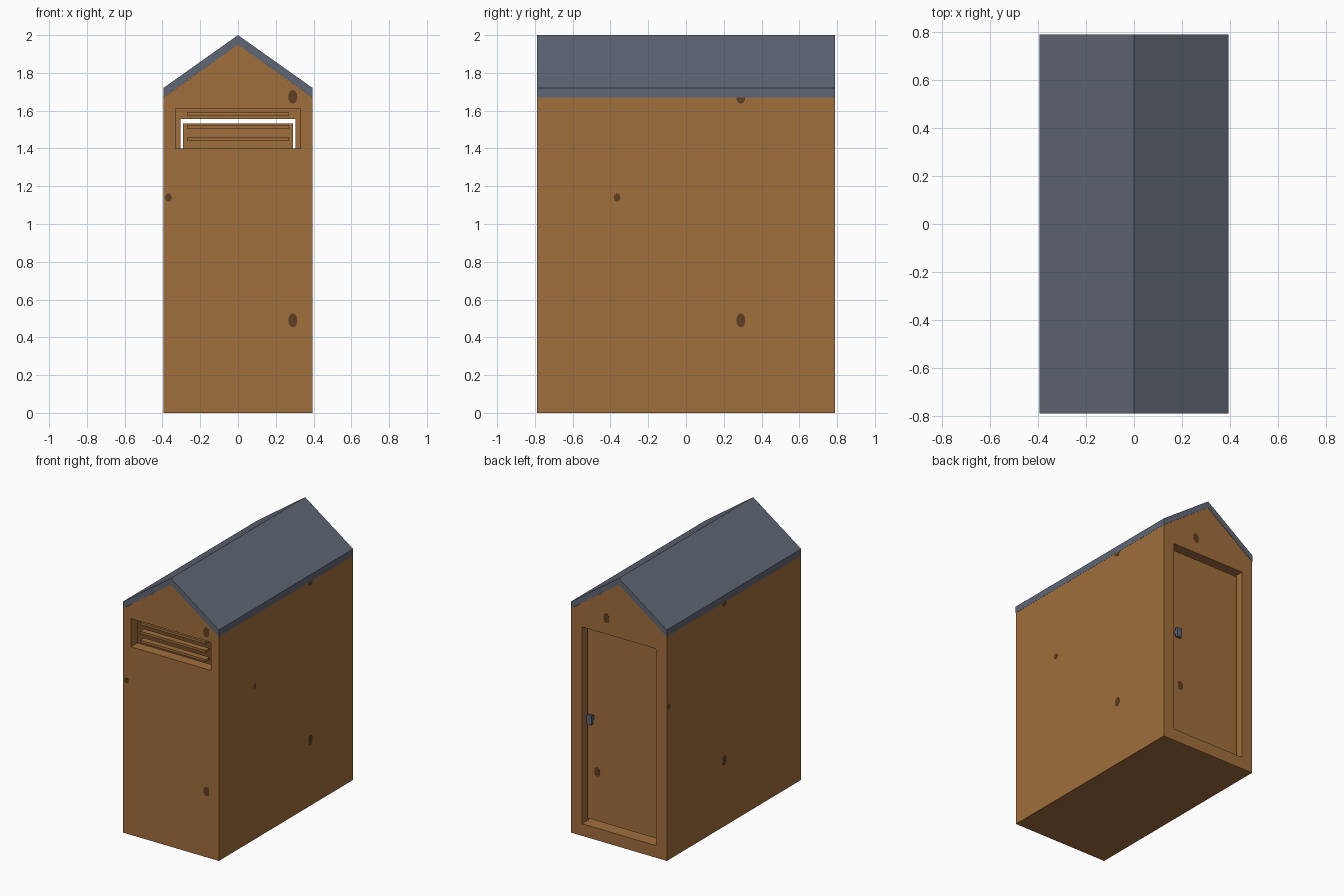
import bpy, bmesh, math
from mathutils import Vector

if "Cube" in bpy.data.objects:
    bpy.data.objects.remove(bpy.data.objects["Cube"])

def material(name, rgb):
    m = bpy.data.materials.new(name)
    lin = [((c / 255 + 0.055) / 1.055) ** 2.4 for c in rgb]
    m.diffuse_color = (*lin, 1)
    m.use_nodes = True
    m.node_tree.nodes["Principled BSDF"].inputs["Base Color"].default_value = m.diffuse_color
    return m

WOOD = material("brown wood", (160, 110, 60))
KNOT = material("dark wood knot", (92, 62, 35))
ROOF = material("slate grey", (96, 103, 117))
METAL = material("handle metal", (92, 100, 118))

def finish(name, bm, mat):
    bmesh.ops.recalc_face_normals(bm, faces=bm.faces)
    me = bpy.data.meshes.new(name)
    bm.to_mesh(me)
    bm.free()
    me.materials.append(mat)
    ob = bpy.data.objects.new(name, me)
    bpy.context.collection.objects.link(ob)
    return ob

def box(name, x, y, z, mat):
    bm = bmesh.new()
    bmesh.ops.create_cube(bm, size=1)
    for v in bm.verts:
        v.co = [r[0] + (c + 0.5) * (r[1] - r[0]) for c, r in zip(v.co, (x, y, z))]
    return finish(name, bm, mat)

def prism(name, profile, y, mat):
    """Extrude an x-z outline along y."""
    bm = bmesh.new()
    f = bm.faces.new([bm.verts.new((px, -y, pz)) for px, pz in profile])
    new = bmesh.ops.extrude_face_region(bm, geom=[f])["geom"]
    bmesh.ops.translate(bm, vec=(0, 2 * y, 0),
                        verts=[v for v in new if isinstance(v, bmesh.types.BMVert)])
    return finish(name, bm, mat)

def cut(ob, cutter):
    mod = ob.modifiers.new("cut", "BOOLEAN")
    mod.operation, mod.solver, mod.object = "DIFFERENCE", "EXACT", cutter
    bpy.context.view_layer.objects.active = ob
    bpy.ops.object.modifier_apply(modifier=mod.name)
    bpy.data.objects.remove(cutter)

# Hollow gabled hut
W, L, T = 0.394, 0.788, 0.08
walls = prism("walls", [(-W, 0), (W, 0), (W, 1.67), (0, 1.95), (-W, 1.67)], L, WOOD)
I = W - 0.05
cut(walls, prism("room_cutter", [(-I, 0.09), (I, 0.09), (I, 1.65), (0, 1.89), (-I, 1.65)], L - T, WOOD))
cut(walls, box("vent_cutter", (-0.33, 0.33), (-0.9, -0.6), (1.40, 1.61), WOOD))
cut(walls, box("doorway_cutter", (-0.305, 0.305), (0.6, 0.9), (0.09, 1.555), WOOD))

# Roof
R = 0.395
prism("roof", [(-R, 1.67), (0, 1.95), (R, 1.67), (R, 1.72), (0, 2.0), (-R, 1.72)], 0.79, ROOF)

# Vent slats
for i, z in enumerate((1.448, 1.515, 1.58)):
    box(f"vent_slat_{i + 1}", (-0.27, 0.27), (-0.765, -0.72), (z - 0.009, z + 0.009), WOOD)

# Door and handle
DOOR = 0.745
box("door", (-0.29, 0.29), (DOOR - 0.05, DOOR), (0.12, 1.532), WOOD)
box("handle_stem", (0.235, 0.265), (DOOR, DOOR + 0.03), (0.87, 0.90), METAL)
box("handle_grip", (0.23, 0.27), (DOOR + 0.02, DOOR + 0.04), (0.84, 0.91), METAL)

# Wood knots: thin oval plates on each face
def knot(pos, normal, rx=0.024, rz=0.036):
    n = Vector(normal)
    up = Vector((0, 0, 1)) if abs(n.z) < 0.5 else Vector((0, 1, 0))
    side = up.cross(n)
    bm = bmesh.new()
    ring = []
    for i in range(14):
        a = i * math.tau / 14
        ring.append(bm.verts.new(Vector(pos) + n * 0.0009 + side * rx * math.cos(a) + up * rz * math.sin(a)))
    f = bm.faces.new(ring)
    new = bmesh.ops.extrude_face_region(bm, geom=[f])["geom"]
    bmesh.ops.translate(bm, vec=-n * 0.003, verts=[v for v in new if isinstance(v, bmesh.types.BMVert)])
    finish("wood_knot", bm, KNOT)

S = (0.018, 0.021)
for z in (0.49, 1.673):
    knot((0.29, -L, z), (0, -1, 0))
    knot((W, 0.29, z), (1, 0, 0))
    knot((-W, 0.11, z), (-1, 0, 0))
knot((-0.368, -L, 1.14), (0, -1, 0), *S)
knot((W, -0.365, 1.14), (1, 0, 0), *S)
knot((-W, 0.765, 1.14), (-1, 0, 0), *S)
knot((0.105, L, 1.673), (0, 1, 0))
knot((0.21, DOOR, 0.485), (0, 1, 0))
for y in (0.40, -0.76):
    knot((0.30, y, 0.001), (0, 0, -1), 0.02, 0.024)
